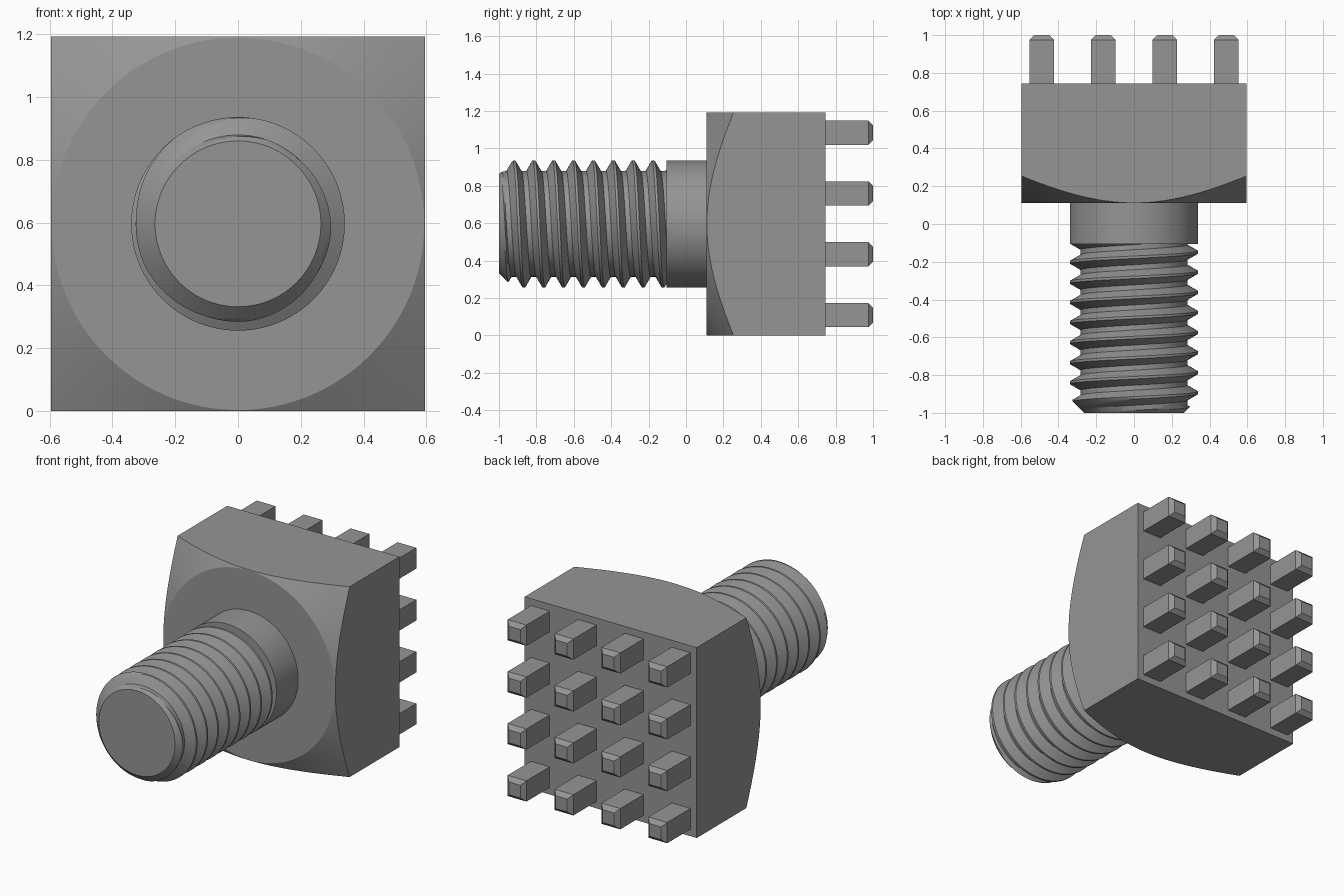
import bpy, bmesh, math

cube = bpy.data.objects.get("Cube")
if cube:
    bpy.data.objects.remove(cube, do_unlink=True)

HALF = 0.596            # half width of the square head
CZ = HALF               # height of the bolt axis
FRONT, BACK = 0.11, 0.745
SHANK_R, ROOT_R, TIP_R = 0.34, 0.283, 0.264
COLLAR_Y, TIP_Y = -0.105, -1.0
PITCH = 0.1063

steel = bpy.data.materials.new("steel grey")
steel.use_nodes = True
GREY = (0.3, 0.3, 0.3, 1.0)
steel.diffuse_color = GREY
steel.node_tree.nodes["Principled BSDF"].inputs["Base Color"].default_value = GREY


def finish(name, bm):
    bmesh.ops.recalc_face_normals(bm, faces=bm.faces)
    mesh = bpy.data.meshes.new(name)
    bm.to_mesh(mesh)
    bm.free()
    mesh.materials.append(steel)
    ob = bpy.data.objects.new(name, mesh)
    bpy.context.collection.objects.link(ob)
    bpy.ops.object.select_all(action='DESELECT')
    ob.select_set(True)
    bpy.context.view_layer.objects.active = ob
    bpy.ops.object.shade_smooth_by_angle(angle=math.radians(25))
    return ob


def polar(r, a, y):
    """Point around the bolt axis, angle measured from the top."""
    return (r * math.sin(a), y, CZ + r * math.cos(a))


def loft(bm, rings):
    """Skin closed rings of points and cap both ends."""
    loops = [[bm.verts.new(p) for p in ring] for ring in rings]
    n = len(loops[0])
    for a, b in zip(loops, loops[1:]):
        for i in range(n):
            j = (i + 1) % n
            bm.faces.new((a[i], a[j], b[j], b[i]))
    bm.faces.new(loops[0])
    bm.faces.new(loops[-1][::-1])


# Square head with a 30 degree conical chamfer on its front corners
N = 96
angles = [2 * math.pi * i / N for i in range(N)]
reach = [HALF / max(abs(math.sin(a)), abs(math.cos(a))) for a in angles]
slope = math.tan(math.radians(30))
flat_r = HALF - 0.003
bm = bmesh.new()
loft(bm, [
    [polar(flat_r, a, FRONT) for a in angles],
    [polar(d, a, FRONT + (d - flat_r) * slope) for a, d in zip(angles, reach)],
    [polar(d, a, BACK) for a, d in zip(angles, reach)],
])
finish("square_head", bm)

# Plain collar between head and thread
bm = bmesh.new()
loft(bm, [[polar(SHANK_R, a, y) for a in angles] for y in (COLLAR_Y, FRONT + 0.01)])
finish("collar", bm)

# Right-handed thread: helical crest, flank and root strips, cut by the tip cone
crest, flank = PITCH / 16, PITCH * 5 / 16
knots = [-crest, crest]
knots += [crest + flank * k / 4 for k in range(1, 5)]
knots += [PITCH - crest - flank * k / 4 for k in range(4, 0, -1)]


def thread_radius(y, a):
    u = (y + 0.92 - PITCH * a / (2 * math.pi)) % PITCH
    u = min(u, PITCH - u)
    t = min(max((u - crest) / flank, 0), 1)
    return min(SHANK_R + (ROOT_R - SHANK_R) * t, TIP_R + (y - TIP_Y))


bm = bmesh.new()
columns = []
for i in range(N + 1):
    a = 2 * math.pi * i / N
    col = []
    for turn in range(-3, 11):
        for k in knots:
            y = -0.92 + PITCH * (turn + a / (2 * math.pi)) + k
            y = min(max(y, TIP_Y), COLLAR_Y)
            col.append(bm.verts.new(polar(thread_radius(y, a), a, y)))
    columns.append(col)
for a, b in zip(columns, columns[1:]):
    for j in range(len(a) - 1):
        bm.faces.new((a[j], b[j], b[j + 1], a[j + 1]))
bmesh.ops.remove_doubles(bm, verts=bm.verts, dist=0.0002)
bmesh.ops.holes_fill(bm, edges=[e for e in bm.edges if e.is_boundary], sides=0)
finish("threaded_shank", bm)


# Four by four grid of square pegs with chamfered ends
def square(cx, cz, h, y):
    return [(cx + sx * h, y, cz + sz * h)
            for sx, sz in ((-1, -1), (1, -1), (1, 1), (-1, 1))]


STEP, PEG = 0.325, 0.065
for row in range(4):
    for c in range(4):
        x, z = (c - 1.5) * STEP, CZ + (row - 1.5) * STEP
        bm = bmesh.new()
        loft(bm, [square(x, z, PEG, BACK - 0.01),
                  square(x, z, PEG, 0.975),
                  square(x, z, PEG - 0.025, 1.0)])
        finish(f"peg_{row + 1}_{c + 1}", bm)
